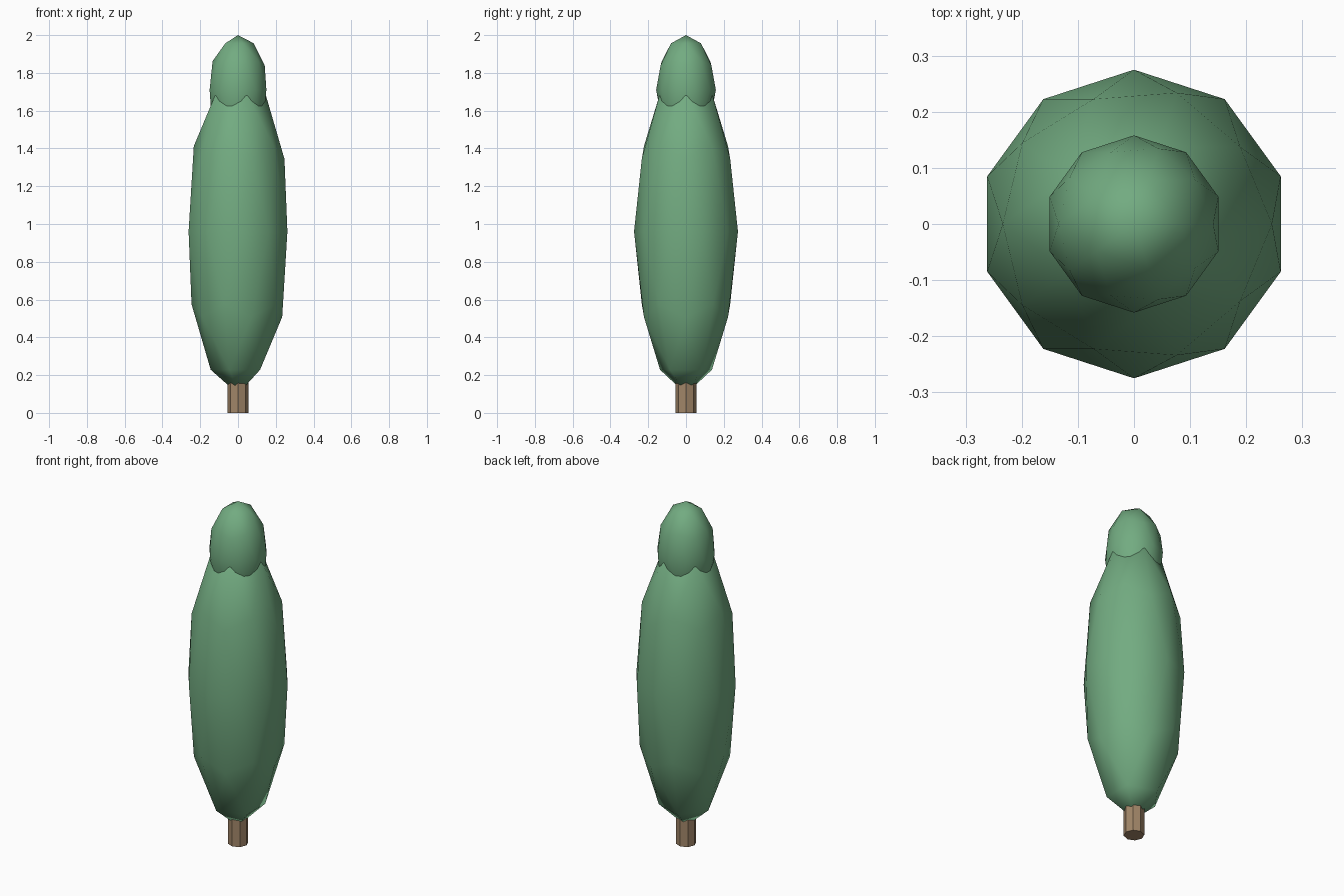
import bpy

if "Cube" in bpy.data.objects:
    bpy.data.objects.remove(bpy.data.objects["Cube"])


def material(name, color):
    mat = bpy.data.materials.new(name)
    mat.diffuse_color = (*color, 1)
    mat.use_nodes = True
    mat.node_tree.nodes["Principled BSDF"].inputs["Base Color"].default_value = mat.diffuse_color
    return mat


leaf = material("leaf_green", (0.17, 0.41, 0.22))
bark = material("bark_brown", (0.36, 0.24, 0.14))


def foliage(name, z, radius, half_height):
    bpy.ops.mesh.primitive_ico_sphere_add(subdivisions=2, radius=1, location=(0, 0, z))
    ob = bpy.context.object
    ob.name = name
    ob.scale = (radius, radius, half_height)
    bpy.ops.object.transform_apply(location=False, rotation=False, scale=True)
    bpy.ops.object.shade_smooth()
    ob.data.materials.append(leaf)


# Tall main crown and small cap on top
foliage("lower_foliage", 0.96, 0.275, 0.86)
foliage("upper_foliage", 1.71, 0.158, 0.29)

# Eight-sided trunk, running a little way into the crown
trunk_height = 0.24
bpy.ops.mesh.primitive_cylinder_add(vertices=8, radius=0.055, depth=trunk_height,
                                    location=(0, 0, trunk_height / 2))
trunk = bpy.context.object
trunk.name = "trunk"
trunk.data.materials.append(bark)
